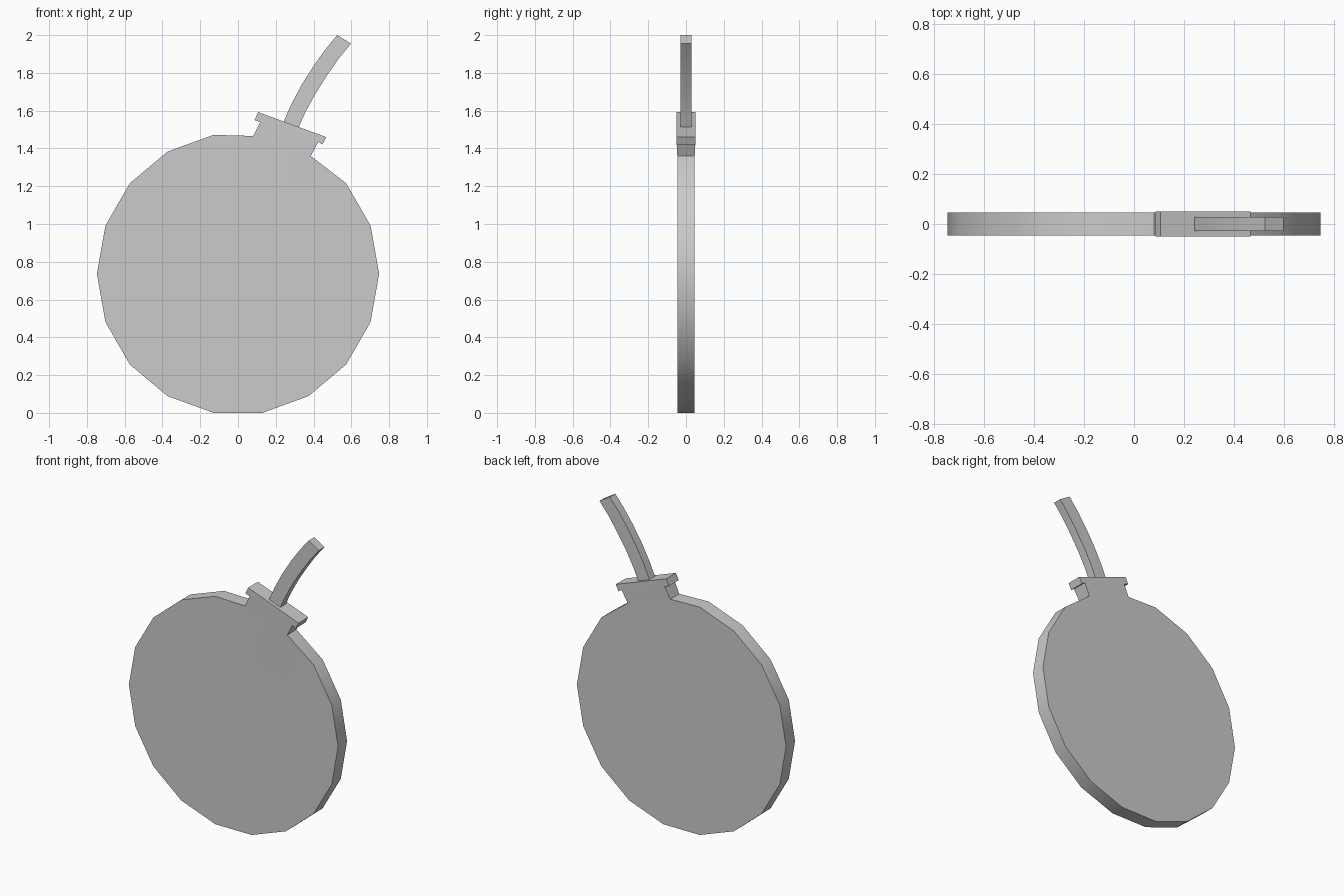
import bpy, bmesh, math

if "Cube" in bpy.data.objects:
    bpy.data.objects.remove(bpy.data.objects["Cube"])


def slab(name, points, faces):
    """Mirror front faces through y = 0 and close the rim. points: (x, half depth, z)."""
    bm = bmesh.new()
    front = [bm.verts.new((x, -d, z)) for x, d, z in points]
    back = [bm.verts.new((x, d, z)) for x, d, z in points]
    edges = {(f[i], f[(i + 1) % len(f)]) for f in faces for i in range(len(f))}
    for f in faces:
        bm.faces.new([front[i] for i in f])
        bm.faces.new([back[i] for i in reversed(f)])
    for a, b in edges:
        if (b, a) not in edges:
            bm.faces.new((front[b], front[a], back[a], back[b]))
    bmesh.ops.recalc_face_normals(bm, faces=bm.faces)
    mesh = bpy.data.meshes.new(name)
    bm.to_mesh(mesh)
    bm.free()
    obj = bpy.data.objects.new(name, mesh)
    bpy.context.collection.objects.link(obj)
    bpy.ops.object.select_all(action='DESELECT')
    obj.select_set(True)
    bpy.context.view_layer.objects.active = obj
    bpy.ops.object.shade_smooth_by_angle(angle=math.radians(30))
    return obj


# Round body: 18 sides, with the two upper right corners pulled to the neck
R, CZ, D = 0.747, 0.736, 0.046
pts = []
for k in range(18):
    a = math.radians(20 * k)
    pts.append((R * math.cos(a), D, CZ + R * math.sin(a)))
pts[3] = (0.385, D, 1.36)
pts[4] = (0.08, D, 1.466)

# Neck top (18, 19) and flange corners (20-23), slightly thicker than the body
W = 0.05
pts += [(0.425, W, 1.435), (0.118, W, 1.54),
        (0.447, W, 1.42), (0.467, W, 1.46), (0.107, W, 1.592), (0.087, W, 1.55)]
slab("body_with_neck", pts, [list(range(18)), [4, 3, 18, 19],
                             [19, 18, 20, 21, 22, 23]])

# Curved fuse, sunk a little into the flange
left = [(0.232, 1.52), (0.28, 1.63), (0.336, 1.735), (0.402, 1.84), (0.462, 1.924), (0.525, 2.0)]
right = [(0.313, 1.495), (0.357, 1.592), (0.41, 1.69), (0.473, 1.789), (0.535, 1.878), (0.598, 1.955)]
n = len(left)
slab("fuse", [(x, 0.028, z) for x, z in left + right],
     [[i, i + n, i + n + 1, i + 1] for i in range(n - 1)])
